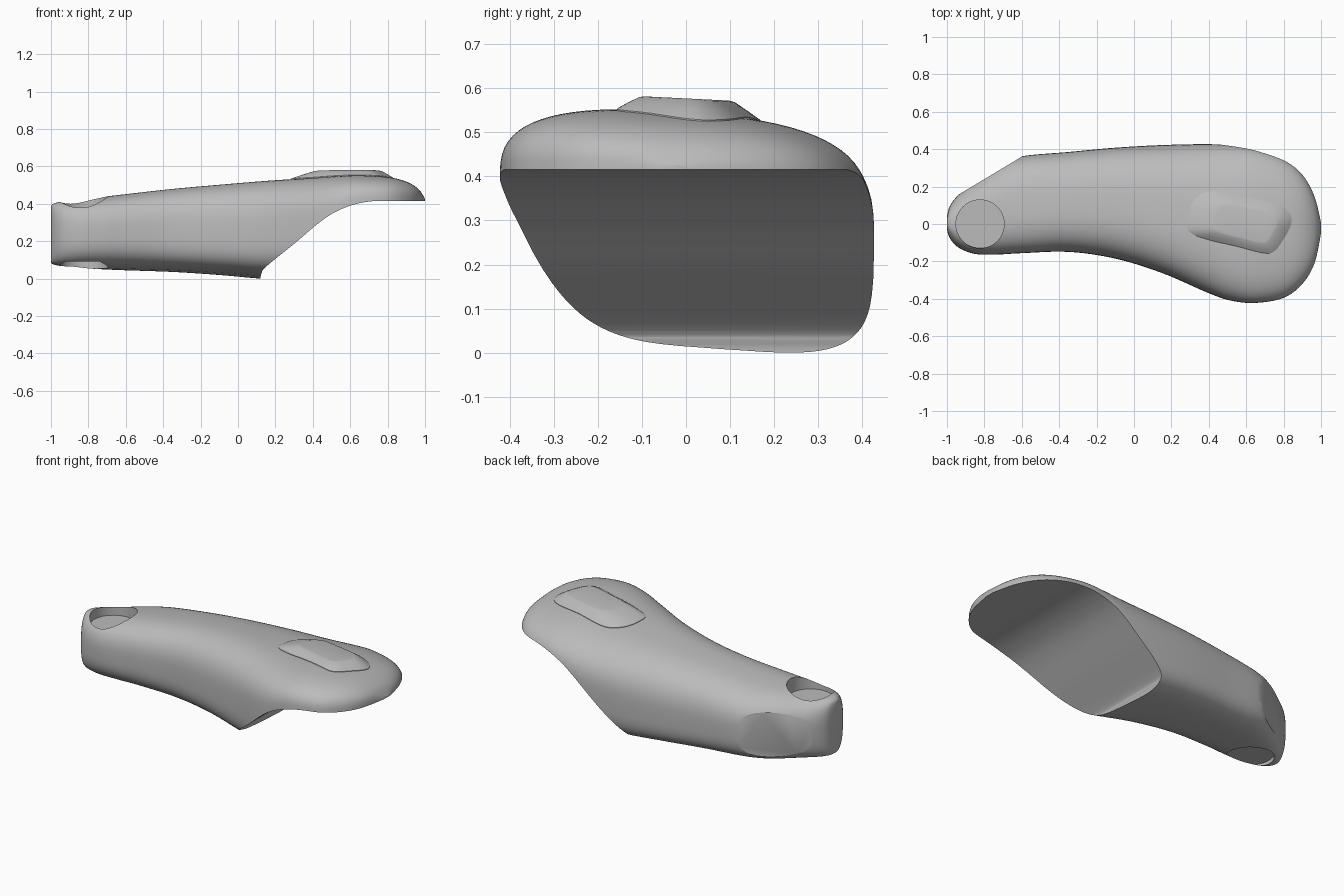
import bpy, bmesh, math
from mathutils import Vector
from mathutils.bvhtree import BVHTree

cube = bpy.data.objects.get("Cube")
if cube:
    bpy.data.objects.remove(cube)

grey = bpy.data.materials.new("plain_grey")
grey.use_nodes = True
grey.diffuse_color = (0.5, 0.5, 0.5, 1)
grey.node_tree.nodes["Principled BSDF"].inputs["Base Color"].default_value = (0.5, 0.5, 0.5, 1)


def spline(points, steps, closed=False):
    """Smooth curve through points of any dimension."""
    n = len(points)
    at = (lambda i: points[i % n]) if closed else (lambda i: points[max(0, min(n - 1, i))])
    out = []
    for i in range(n if closed else n - 1):
        for s in range(steps):
            t = s / steps
            out.append([b + t * ((c - a) / 2 + t * (a - 2.5 * b + 2 * c - d / 2
                        + t * (1.5 * (b - c) + (d - a) / 2)))
                        for a, b, c, d in zip(at(i - 1), at(i), at(i + 1), at(i + 2))])
    if not closed:
        out.append(list(points[-1]))
    return out


def loft(bm, rings):
    """Skin closed rings of points and cap both ends."""
    loops = [[bm.verts.new(p) for p in ring] for ring in rings]
    for a, b in zip(loops, loops[1:]):
        for i in range(len(a)):
            j = (i + 1) % len(a)
            bm.faces.new((a[i], a[j], b[j], b[i]))
    bm.faces.new(loops[0][::-1])
    bm.faces.new(loops[-1])
    bmesh.ops.recalc_face_normals(bm, faces=bm.faces[:])


def make(name, bm):
    mesh = bpy.data.meshes.new(name)
    bm.to_mesh(mesh)
    ob = bpy.data.objects.new(name, mesh)
    bpy.context.collection.objects.link(ob)
    mesh.materials.append(grey)
    return ob


def activate(ob):
    bpy.ops.object.select_all(action='DESELECT')
    ob.select_set(True)
    bpy.context.view_layer.objects.active = ob


def carve(target, rings):
    """Subtract a lofted solid from the target."""
    bm = bmesh.new()
    loft(bm, rings)
    cutter = make("cutter", bm)
    cutter.hide_render = True
    mod = target.modifiers.new("carve", 'BOOLEAN')
    mod.operation, mod.solver, mod.object = 'DIFFERENCE', 'EXACT', cutter
    activate(target)
    bpy.ops.object.modifier_apply(modifier=mod.name)
    bpy.data.objects.remove(cutter)


# Body stations: x, front y, back y, top z, widest z, bottom z
stations = [
    (-1.0, -.03, .04, .39, .24, .09), (-.985, -.075, .095, .405, .24, .08),
    (-.94, -.125, .155, .415, .24, .072), (-.85, -.16, .23, .425, .24, .065),
    (-.73, -.163, .315, .438, .24, .058), (-.6, -.156, .362, .453, .25, .053),
    (-.35, -.149, .385, .481, .25, .045), (-.1, -.185, .408, .503, .25, .03),
    (.15, -.262, .422, .523, .26, .01), (.4, -.37, .427, .538, .3, 0),
    (.52, -.41, .42, .546, .34, 0), (.65, -.422, .4, .55, .38, 0),
    (.8, -.395, .35, .541, .39, 0), (.9, -.32, .27, .518, .4, 0),
    (.965, -.21, .15, .48, .41, 0), (1.0, -.05, .01, .43, .41, 0)]


def section(x, front, back, top, mid, bottom, count=72):
    ring = []
    half, centre = (back - front) / 2, (back + front) / 2
    blend = max(0, min(1, x + 0.9))
    for i in range(count):
        a = math.tau * i / count
        c, s = math.cos(a), math.sin(a)
        power = 2 / (2.7 if s > 0 else 3 + blend)
        off = half * math.copysign(abs(c) ** power, c)
        rise = abs(s) ** power * (top - mid if s > 0 else bottom - mid)
        ring.append((x, centre + off, mid + rise - 0.07 * off))
    return ring


bm = bmesh.new()
loft(bm, [section(*s) for s in spline(stations, 6)])

# Flat facet on the back of the narrow end
cut = bmesh.ops.bisect_plane(bm, geom=bm.verts[:] + bm.edges[:] + bm.faces[:],
                             plane_co=(-.6, .36, 0), plane_no=(-.6, 1, 0), clear_outer=True)
rim = [e for e in cut["geom_cut"] if isinstance(e, bmesh.types.BMEdge)]
bmesh.ops.holes_fill(bm, edges=rim)
bmesh.ops.recalc_face_normals(bm, faces=bm.faces[:])
surface = BVHTree.FromBMesh(bm)
body = make("body", bm)

# Sweeping undercut below the wide end
sweep = [(.12, 0), (.125, .03), (.15, .068), (.3, .19), (.43, .3),
         (.52, .36), (.62, .4), (.72, .418), (.82, .42)]
profile = [(.12, -.3)] + [tuple(p) for p in spline(sweep, 5)] + [(1.3, .42), (1.3, -.3)]
carve(body, [[(x, y, z) for x, z in profile] for y in (-1, 1)])


# Round recesses on the top and bottom of the narrow end
def disc(z):
    return [(-.823 + .129 * math.cos(math.tau * i / 64), .129 * math.sin(math.tau * i / 64), z)
            for i in range(64)]


carve(body, [disc(.355), disc(.7)])
carve(body, [disc(-.3), disc(.095)])

# Raised pad on the wide end
outline = spline([(.285, .02), (.31, .11), (.37, .165), (.45, .175), (.6, .145), (.76, .11),
                  (.83, .06), (.84, 0), (.8, -.08), (.75, -.145), (.69, -.155),
                  (.55, -.12), (.4, -.085), (.3, -.045)], 5, closed=True)


def pad_ring(scale, lift, blend):
    """Ring between the body surface and the flat pad top."""
    ring = []
    for x, y in outline:
        px, py = .64 + (x - .64) * scale, (y + .01) * scale - .01
        base = surface.ray_cast(Vector((x, y, 2)), Vector((0, 0, -1)))[0].z
        flat = .581 - .05 * py
        ring.append((px, py, base + (flat - base) * blend + lift))
    return ring


bm = bmesh.new()
loft(bm, [pad_ring(1, -.03, 0), pad_ring(1, .003, 0), pad_ring(.97, .003, .1),
          pad_ring(.82, 0, .55), pad_ring(.65, 0, .94), pad_ring(.58, 0, 1)])
pad = make("raised_pad", bm)

# Rest on the ground and shade smoothly, keeping the cut edges crisp
low = min(v.co.z for v in body.data.vertices)
for ob in (body, pad):
    for v in ob.data.vertices:
        v.co.z -= low
    activate(ob)
    bpy.ops.object.shade_smooth_by_angle(angle=math.radians(28))
